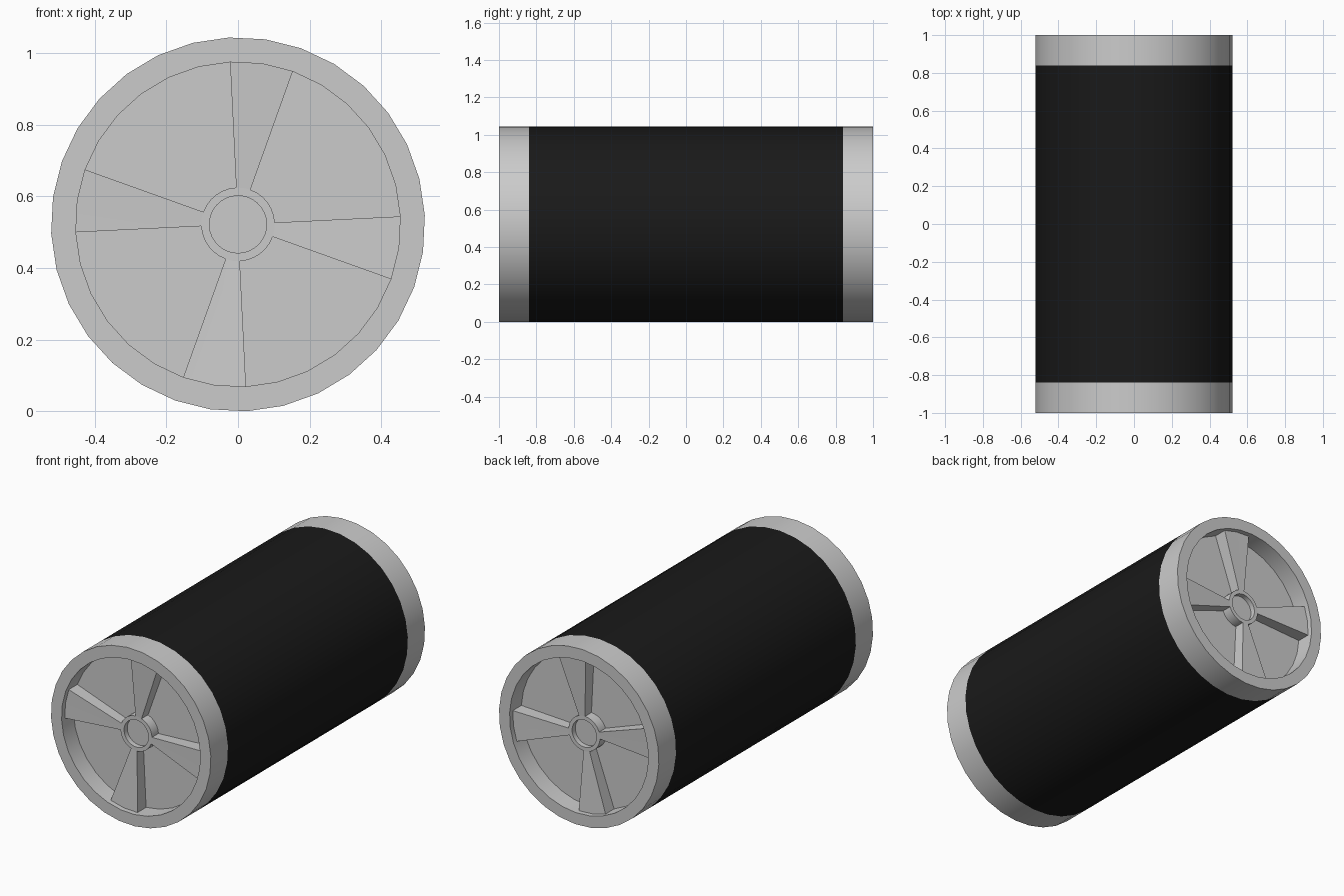
import bpy, bmesh, math

if "Cube" in bpy.data.objects:
    bpy.data.objects.remove(bpy.data.objects["Cube"])

SEG = 32                      # sides of the roller
OFFSET = math.radians(2.8)    # rotation of the polygon
R, ZC = 0.523, 0.522          # roller radius and axle height
R_IN, R_HUB, R_BORE = 0.454, 0.103, 0.08
BASE, HUB, BLADE = -0.89, -0.95, -0.97   # y depths inside the end cap


def point(r, y, step):
    a = OFFSET + step * 2 * math.pi / SEG
    return (r * math.cos(a), y, ZC + r * math.sin(a))


def finish(bm, name, smooth=True):
    bmesh.ops.recalc_face_normals(bm, faces=bm.faces)
    me = bpy.data.meshes.new(name)
    bm.to_mesh(me)
    bm.free()
    ob = bpy.data.objects.new(name, me)
    bpy.context.collection.objects.link(ob)
    if smooth:
        bpy.ops.object.select_all(action='DESELECT')
        ob.select_set(True)
        bpy.context.view_layer.objects.active = ob
        bpy.ops.object.shade_smooth_by_angle(angle=math.radians(30))
    return ob


def lathe(name, profile, cap=False):
    bm = bmesh.new()
    rings = [[bm.verts.new(point(r, y, i)) for i in range(SEG)] for r, y in profile]
    for a, b in zip(rings, rings[1:]):
        for i in range(SEG):
            j = (i + 1) % SEG
            bm.faces.new((a[i], a[j], b[j], b[i]))
    if cap:
        bm.faces.new(rings[-1])
    return finish(bm, name)


def mirror_to_back(ob):
    mod = ob.modifiers.new("both_ends", 'MIRROR')
    mod.use_axis = (False, True, False)
    mod.use_mirror_merge = False


# Black roller sleeve
body = lathe("roller_body", [(R, -0.84), (R, 0.84)])
black = bpy.data.materials.new("black")
black.diffuse_color = (0.01, 0.01, 0.01, 1)
black.use_nodes = True
black.node_tree.nodes["Principled BSDF"].inputs["Base Color"].default_value = black.diffuse_color
body.data.materials.append(black)

# Grey end cap: outer band, rim, recessed disc, hub ring and bore
cap = lathe("end_cap", [(R, -0.84), (R, -1), (R_IN, -1), (R_IN, BASE),
                        (R_HUB, BASE), (R_HUB, HUB), (R_BORE, HUB),
                        (R_BORE, HUB + 0.03)], cap=True)
mirror_to_back(cap)

# Four wedge spokes rising from the hub out to the rim
bm = bmesh.new()
for k in range(4):
    steps = [k * 8 - 2, k * 8 - 1, k * 8]
    inner = [bm.verts.new(point(R_HUB, HUB, s)) for s in steps]
    outer = [bm.verts.new(point(R_IN, BLADE, s)) for s in steps]
    foot_in = [bm.verts.new(point(R_HUB, BASE, s)) for s in steps]
    foot_out = [bm.verts.new(point(R_IN, BASE, s)) for s in steps]
    for i in range(2):
        bm.faces.new((inner[i], inner[i + 1], outer[i + 1], outer[i]))
    for i in (0, 2):
        bm.faces.new((inner[i], outer[i], foot_out[i], foot_in[i]))
spokes = finish(bm, "wedge_spokes")
mirror_to_back(spokes)
